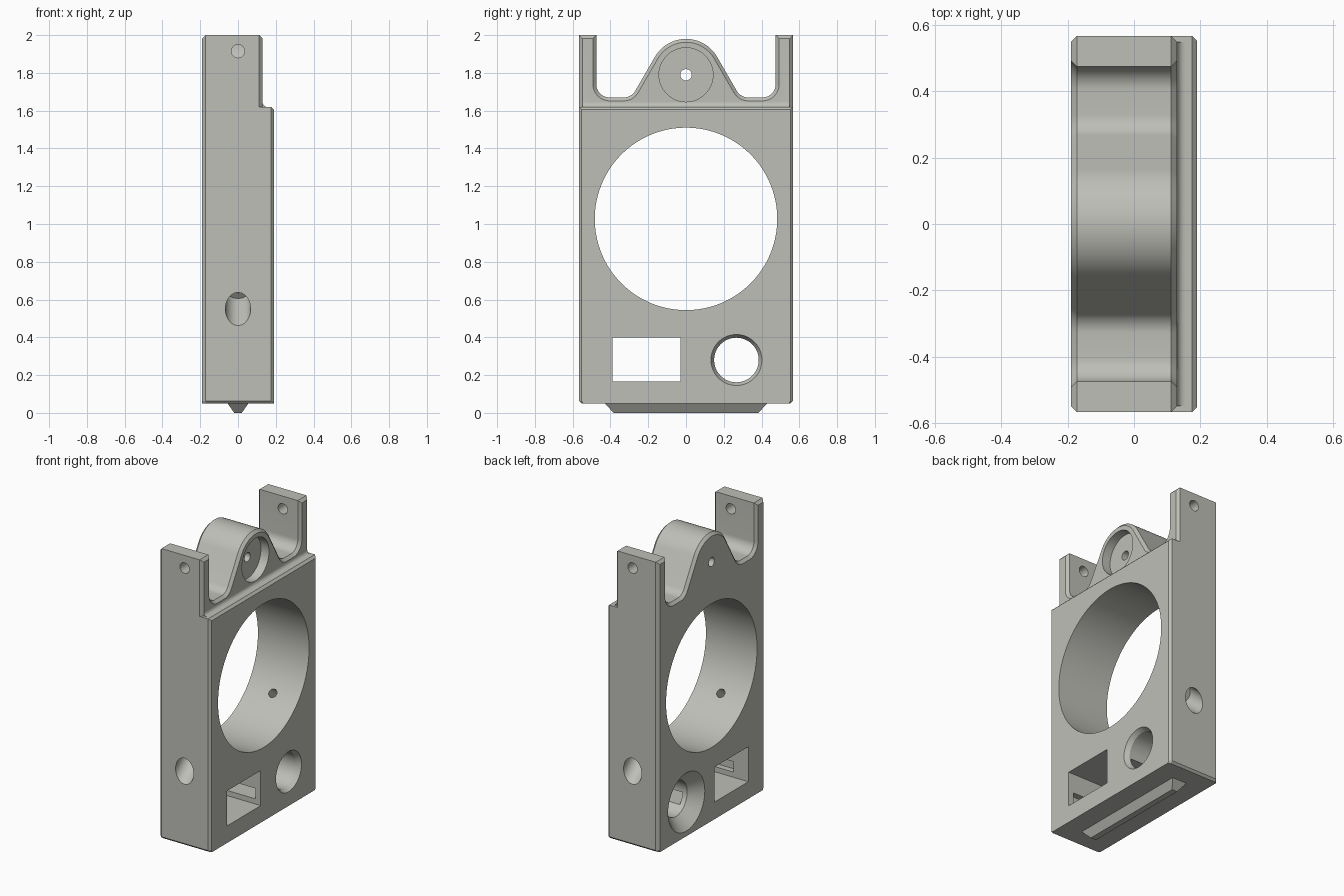
import bpy, bmesh, math
from mathutils import Matrix, Vector

if "Cube" in bpy.data.objects:
    bpy.data.objects.remove(bpy.data.objects["Cube"])

grey = bpy.data.materials.new("warm_grey")
grey.diffuse_color = (0.52, 0.52, 0.48, 1)
grey.use_nodes = True
grey.node_tree.nodes["Principled BSDF"].inputs["Base Color"].default_value = grey.diffuse_color


def make(name, verts, faces):
    mesh = bpy.data.meshes.new(name)
    mesh.from_pydata(verts, [], faces)
    bm = bmesh.new()
    bm.from_mesh(mesh)
    bmesh.ops.recalc_face_normals(bm, faces=bm.faces)
    bm.to_mesh(mesh)
    bm.free()
    mesh.materials.append(grey)
    ob = bpy.data.objects.new(name, mesh)
    bpy.context.collection.objects.link(ob)
    return ob


def loft(name, rings):
    """Closed solid through rings of equal point count."""
    n = len(rings[0])
    verts = [p for ring in rings for p in ring]
    faces = [(k * n + i, k * n + (i + 1) % n, (k + 1) * n + (i + 1) % n, (k + 1) * n + i)
             for k in range(len(rings) - 1) for i in range(n)]
    faces += [tuple(range(n)), tuple(range(len(verts) - n, len(verts)))]
    return make(name, verts, faces)


def lathe(name, profile, matrix, seg=48):
    """Round solid along local x; profile holds (x, radius) pairs."""
    rings = [[matrix @ Vector((x, r * math.cos(2 * math.pi * i / seg),
                               r * math.sin(2 * math.pi * i / seg))) for i in range(seg)]
             for x, r in profile]
    return loft(name, rings)


def box(name, x0, x1, y0, y1, z0, z1):
    return loft(name, [[(x, y0, z0), (x, y1, z0), (x, y1, z1), (x, y0, z1)] for x in (x0, x1)])


def combine(target, other, operation):
    mod = target.modifiers.new("bool", 'BOOLEAN')
    mod.operation, mod.solver, mod.object = operation, 'EXACT', other
    bpy.context.view_layer.objects.active = target
    bpy.ops.object.modifier_apply(modifier=mod.name)
    bpy.data.objects.remove(other, do_unlink=True)


def inset(pts, c):
    """Mitred inward offset of a counter-clockwise outline; the bottom stays put."""
    out = []
    for i, p in enumerate(pts):
        a = (p - pts[i - 1]).normalized()
        b = (pts[(i + 1) % len(pts)] - p).normalized()
        na, nb = Vector((-a.y, a.x)), Vector((-b.y, b.x))
        q = p + (na + nb) * (c / (1 + na.dot(nb)))
        if p.y < 0.1:
            q.y = p.y
        out.append(q)
    return out


def fillet(prev, p, nxt, r, seg=8):
    a, b = (prev - p).normalized(), (nxt - p).normalized()
    half = a.angle(b) / 2
    centre = p + (a + b).normalized() * (r / math.sin(half))
    s, e = p + a * (r / math.tan(half)) - centre, p + b * (r / math.tan(half)) - centre
    return [centre + (s.lerp(e, t / seg)).normalized() * r for t in range(seg + 1)]


W, FOOT, C = 0.567, 0.05, 0.018

# Outline of the frame, right half, from the foot up to the hump crown
V = Vector
post_top, post_low = V((0.475, 2.0)), V((0.475, 1.67))
hump_low = V((0.289, 1.67))
hump_r, hump_z = 0.19, 1.79
arc = [V((hump_r * math.cos(t), hump_z + hump_r * math.sin(t)))
       for t in [math.radians(30 + 60 * i / 16) for i in range(17)]]
half = [V((W - 0.014, FOOT)), V((W, FOOT + 0.014)), V((W, 2.0)), post_top]
half += fillet(post_top, post_low, hump_low, 0.07)
half += fillet(post_low, hump_low, arc[0], 0.07)
half += arc
outline = half + [V((-p.x, p.y)) for p in reversed(half[:-1])]


def plate(name, pts, layers):
    """Outline in y/z lofted through (x, inset) layers."""
    return loft(name, [[(x, p.x, p.y) for p in (inset(pts, c) if c else pts)] for x, c in layers])


body = plate("frame_body", outline, [(-0.19, C), (-0.19 + C, 0), (0.13 - C, 0), (0.13, C)])

# Thicker front slab with chamfered rim
slab_half = [V((W - 0.014, FOOT)), V((W, FOOT + 0.014)), V((W, 1.62))]
slab = plate("front_slab", slab_half + [V((-p.x, p.y)) for p in reversed(slab_half)],
             [(0.0, 0), (0.19 - 0.015, 0), (0.19, 0.015)])
combine(body, slab, 'UNION')

# Concave fillet where the slab ledge meets the upper frame
r = 0.025
curve = [(0.13 + r - r * math.cos(t), 1.62 + r - r * math.sin(t))
         for t in [math.pi / 2 * i / 6 for i in range(7)]]
section = [(0.10, 1.60), (0.10, 1.62 + r)] + curve + [(0.13 + r, 1.60)]
combine(body, loft("ledge_fillet", [[(x, y, z) for x, z in section] for y in (-0.549, 0.549)]), 'UNION')

# Main opening, bearing seat in the hump, round socket and its countersinks
T = Matrix.Translation
cutters = [
    lathe("main_bore", [(-0.4, 0.483), (0.4, 0.483)], T((0, 0, 1.027)), 128),
    lathe("hump_seat", [(-0.4, 0.03), (0.07, 0.03), (0.07, 0.143), (0.4, 0.143)], T((0, 0, hump_z)), 64),
    lathe("socket", [(-0.24, 0.245), (-0.113, 0.118), (0.16, 0.118), (0.19, 0.135), (0.3, 0.135)],
          T((0, 0.267, 0.28)), 64),
    box("window", -0.4, 0.4, -0.39, -0.03, 0.165, 0.40),
    box("wire_channel", -0.08, 0.15, -0.43, 0.30, 0.20, 0.27),
]
# Post pin holes and stepped radial screw holes on both sides
centre = Vector((0, 0, 1.027))
for s in (-1, 1):
    cutters.append(lathe("pin_hole", [(0.4, 0.035), (0.7, 0.035)],
                         T((0, 0, 1.915)) @ Matrix.Rotation(s * math.pi / 2, 4, 'Z'), 32))
    d = Vector((0, s * 0.567, -0.477)).normalized()
    rot = d.to_track_quat('X', 'Z').to_matrix().to_4x4()
    cutters.append(lathe("screw_hole", [(0.40, 0.028), (0.575, 0.028), (0.575, 0.067), (0.95, 0.067)],
                         T(centre) @ rot, 40))
for c in cutters:
    combine(body, c, 'DIFFERENCE')

# Tapered locating tongue under the foot
tongue = loft("foot_tongue", [[(sx * x, sy * y, z) for sx, sy in ((-1, -1), (1, -1), (1, 1), (-1, 1))]
                              for x, y, z in ((0.02, 0.383, 0), (0.055, 0.43, FOOT), (0.055, 0.43, FOOT + 0.01))])

bpy.ops.object.select_all(action='DESELECT')
body.select_set(True)
bpy.context.view_layer.objects.active = body
bpy.ops.object.shade_smooth_by_angle(angle=math.radians(25))
